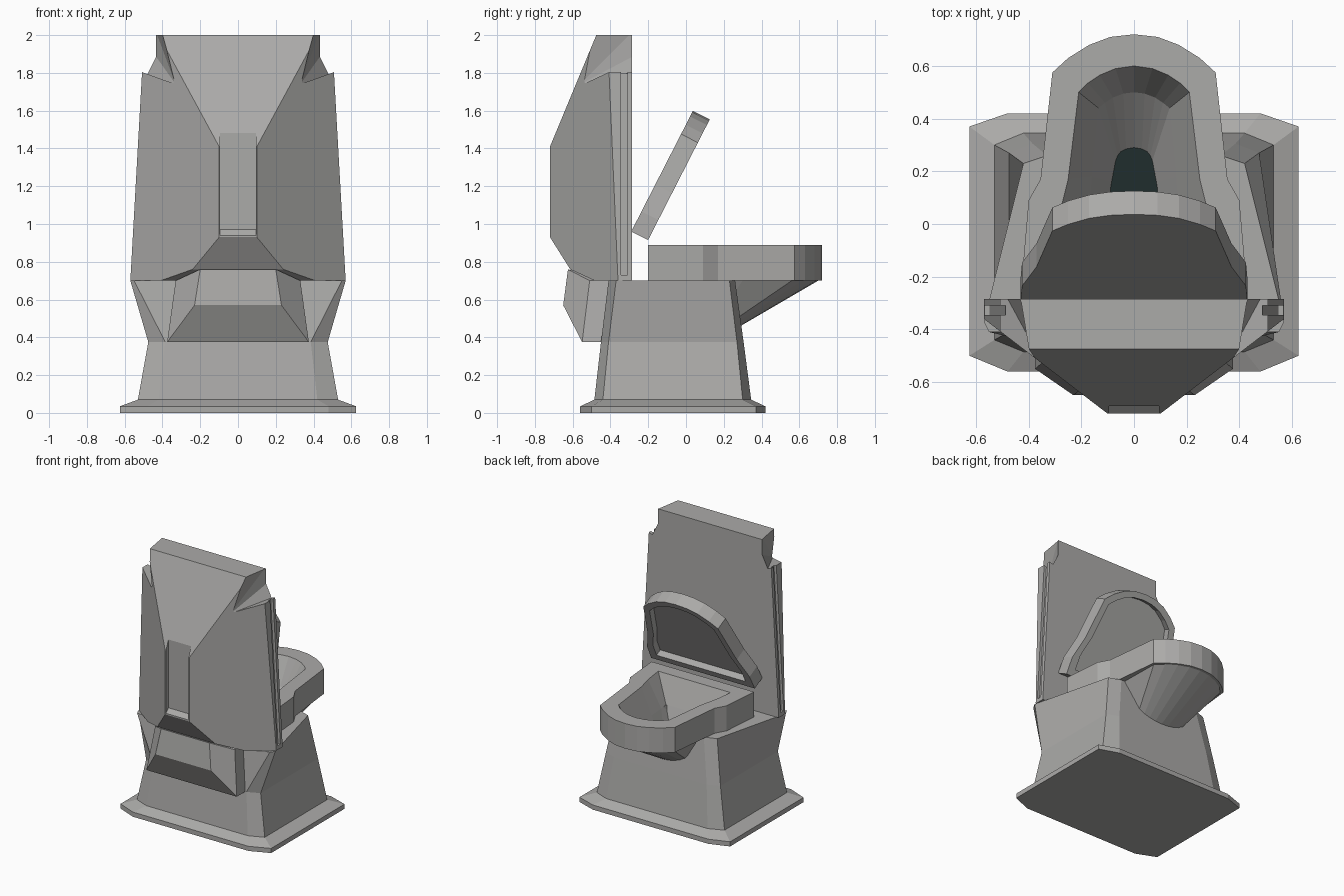
import bpy, bmesh

if "Cube" in bpy.data.objects:
    bpy.data.objects.remove(bpy.data.objects["Cube"])


def material(name, rgb):
    m = bpy.data.materials.new(name)
    m.diffuse_color = (*rgb, 1)
    m.use_nodes = True
    m.node_tree.nodes["Principled BSDF"].inputs["Base Color"].default_value = m.diffuse_color
    return m


GREY = material("warm grey ceramic", (0.41, 0.405, 0.395))
DARK = material("dark teal drain", (0.014, 0.027, 0.026))


def finish(name, bm, mats):
    bmesh.ops.recalc_face_normals(bm, faces=bm.faces)
    me = bpy.data.meshes.new(name)
    bm.to_mesh(me)
    bm.free()
    for m in mats:
        me.materials.append(m)
    ob = bpy.data.objects.new(name, me)
    bpy.context.collection.objects.link(ob)
    return ob


def mirrored(half):
    """Complete a half outline (x >= 0) on the other side."""
    return list(half) + [(-p[0], *p[1:]) for p in reversed(half) if p[0] > 0]


def loft(name, half_rings, cap_material=None):
    """Skin matching rings one after another and cap both ends."""
    bm = bmesh.new()
    rings = [[bm.verts.new(p) for p in mirrored(h)] for h in half_rings]
    n = len(rings[0])
    for a, b in zip(rings, rings[1:]):
        for i in range(n):
            j = (i + 1) % n
            bm.faces.new((a[i], a[j], b[j], b[i]))
    bm.faces.new(rings[0])
    cap = bm.faces.new(rings[-1])
    if cap_material:
        cap.material_index = 1
    return finish(name, bm, [GREY] + ([cap_material] if cap_material else []))


def hull(name, pts):
    """Convex faceted block round the points."""
    bm = bmesh.new()
    for p in pts:
        bm.verts.new(p)
    res = bmesh.ops.convex_hull(bm, input=bm.verts)
    loose = [v for v in bm.verts if not v.link_faces]
    bmesh.ops.delete(bm, geom=loose, context='VERTS')
    bmesh.ops.dissolve_limit(bm, angle_limit=0.03, verts=bm.verts, edges=bm.edges)
    return finish(name, bm, [GREY])


def cut(ob, cutters):
    """Subtract the cutters, then discard them."""
    for c in cutters:
        c.hide_render = True
        mod = ob.modifiers.new("cut", 'BOOLEAN')
        mod.operation = 'DIFFERENCE'
        mod.solver = 'EXACT'
        mod.object = c
    bpy.context.view_layer.update()
    dg = bpy.context.evaluated_depsgraph_get()
    me = bpy.data.meshes.new_from_object(ob.evaluated_get(dg))
    ob.modifiers.clear()
    ob.data = me
    for c in cutters:
        bpy.data.objects.remove(c)


def level(half, z):
    return [(x, y, z) for x, y in half]


def side(pts, s):
    return [(s * x, y, z) for x, y, z in pts]


# Floor plinth with clipped corners
foot = [(0.48, 0.42), (0.625, 0.37), (0.625, -0.50), (0.48, -0.56)]
foot_top = [(0.42, 0.345), (0.53, 0.30), (0.53, -0.44), (0.42, -0.485)]
loft("plinth", [level(foot, 0), level(foot, 0.035), level(foot_top, 0.07)])

# Pedestal, waisted and flaring out towards the tank
waist = [(0.385, 0.305), (0.475, 0.27), (0.475, -0.41), (0.385, -0.45)]
shoulder = [(0.33, 0.26), (0.42, 0.23), (0.57, -0.37), (0.55, -0.41)]
pedestal = loft("pedestal", [level(foot_top, 0.07), level(waist, 0.375),
                             level(shoulder, 0.70)])
well = [(0.12, -0.05, 0.5), (0.12, 0.35, 0.5), (0.2, -0.1, 0.8), (0.2, 0.4, 0.8)]
cut(pedestal, [hull("bowl_well_cutter", mirrored(well))])

# Bowl: outer cone, seat rim, inner walls and dark drain in one skin
under = [(0, .22), (.05, .215), (.09, .20), (.12, .18),
         (.14, .15), (.15, .10), (.15, .05), (.15, -.10)]
neck = [(0, .70), (.085, .69), (.165, .66), (.24, .615),
        (.295, .56), (.30, .30), (.30, .10), (.30, -.15)]
rim = [(0, .72), (.09, .71), (.17, .68), (.25, .63),
       (.31, .575), (.355, .17), (.40, .09), (.425, -.20)]
mouth = [(0, .60), (.07, .59), (.13, .565), (.175, .535),
         (.21, .50), (.25, .17), (.28, .05), (.30, -.10)]
ledge = [(0, .50), (.04, .495), (.08, .48), (.11, .46),
         (.135, .44), (.16, .18), (.17, .05), (.18, -.02)]
drain = [(0, .29), (.03, .285), (.05, .275), (.062, .26),
         (.07, .24), (.085, .16), (.09, .13), (.09, .05)]
loft("bowl", [level(under, .42), level(neck, .70), level(rim, .70),
              level(rim, .888), level(mouth, .888), level(ledge, .70),
              level(drain, .52)], DARK)

# Raised lid, hollow on the underside
lid = [(0, .718), (.09, .71), (.17, .685), (.25, .635),
       (.31, .58), (.37, .28), (.425, .12), (.43, 0)]
inset = [(x * 0.86, 0.05 + s * 0.87) for x, s in lid]


def tilt(half, depth):
    return [(x, -0.29 + 0.455 * s + 0.89 * depth, 0.96 + 0.89 * s - 0.455 * depth)
            for x, s in half]


loft("lid", [tilt(lid, 0), tilt(lid, 0.1), tilt(inset, 0.1), tilt(inset, 0.05)])

# Faceted tank
tank = hull("tank", mirrored([
    (.57, -.285, .70), (.57, -.36, .70), (.41, -.483, .70), (.24, -.613, .76),
    (.10, -.72, .93), (.10, -.72, 1.41), (.42, -.475, 2.0),
    (.497, -.416, 2.0), (.497, -.285, 2.0)]))

# Tank cuts: centre channel, notched top corners, side grooves
channel = [(.094, -.69, .97), (.094, -.74, .92), (.094, -.69, 1.6), (.094, -.9, 1.6),
           (.094, -.9, .92)]
notch = [(.33, -.56, 1.74), (.42, -.45, 1.92), (.42, -.475, 2.1),
         (.465, -.39, 1.93), (.465, -.39, 2.1), (.465, -.2, 1.93), (.465, -.2, 2.1),
         (.525, -.2, 1.81), (.525, -.43, 1.81), (.62, -.2, 2.1), (.62, -.6, 2.1)]
groove = [(x, y, z) for y in (-.345, -.31)
          for x, z in ((.549, .73), (.70, .73), (.487, 1.82), (.70, 1.82))]
cutters = [hull("channel_cutter", mirrored(channel))]
for s in (1, -1):
    cutters.append(hull("notch_cutter", side(notch, s)))
    cutters.append(hull("groove_cutter", side(groove, s)))
cut(tank, cutters)

# Faceted block under the tank
hull("lower_block", mirrored([
    (.375, -.55, .375), (.375, -.40, .375), (.33, -.51, .70), (.33, -.40, .70),
    (.20, -.625, .76), (.23, -.65, .57)]))
